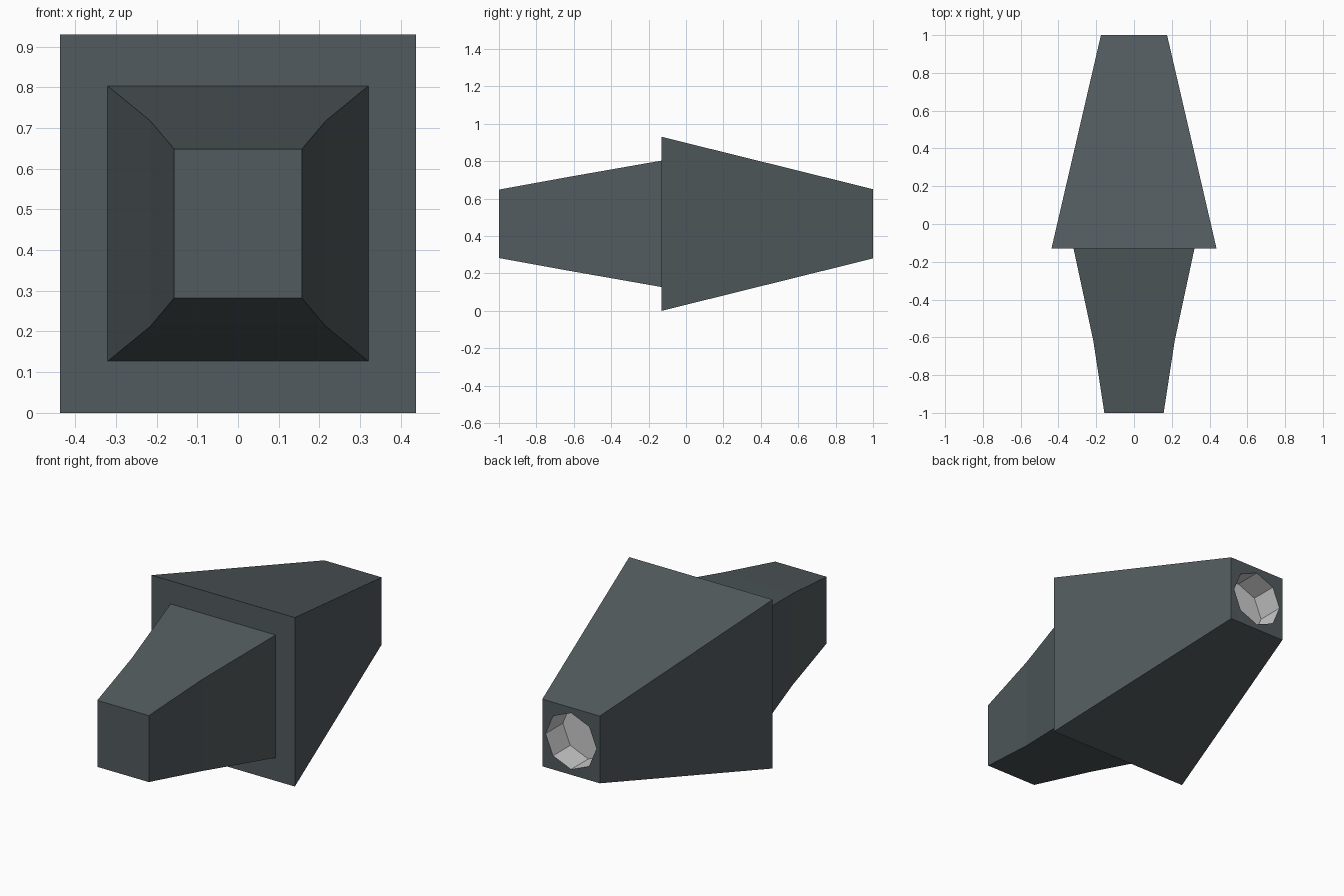
import bpy, bmesh, math
from mathutils import Matrix

cube = bpy.data.objects.get("Cube")
if cube:
    bpy.data.objects.remove(cube, do_unlink=True)

MID = 0.465  # height of the long axis


def material(name, rgb):
    m = bpy.data.materials.new(name)
    m.use_nodes = True
    m.diffuse_color = (*rgb, 1)
    m.node_tree.nodes["Principled BSDF"].inputs["Base Color"].default_value = (*rgb, 1)
    return m


def add_object(name, bm, mats):
    bmesh.ops.recalc_face_normals(bm, faces=bm.faces)
    mesh = bpy.data.meshes.new(name)
    bm.to_mesh(mesh)
    bm.free()
    for m in mats:
        mesh.materials.append(m)
    ob = bpy.data.objects.new(name, mesh)
    bpy.context.collection.objects.link(ob)
    return ob


def loft(name, sections, mats):
    """Rectangular sections (y, half width, half height) joined along y."""
    bm = bmesh.new()
    rings = [[bm.verts.new((sx * w, y, MID + sz * h))
              for sx, sz in ((-1, -1), (1, -1), (1, 1), (-1, 1))]
             for y, w, h in sections]
    for a, b in zip(rings, rings[1:]):
        for i in range(4):
            j = (i + 1) % 4
            bm.faces.new((a[i], a[j], b[j], b[i]))
    bm.faces.new(rings[0])
    bm.faces.new(rings[-1])
    return add_object(name, bm, mats)


shell = material("dark slate", (0.085, 0.105, 0.112))
lining = material("light grey", (0.6, 0.6, 0.6))

# Tapered front and rear housings
loft("front_housing", [(-1, 0.157, 0.183), (-0.62, 0.215, 0.252), (-0.13, 0.32, 0.338)], [shell])
rear = loft("rear_housing", [(-0.13, 0.437, 0.465), (1, 0.175, 0.185)], [shell, lining])

# Eight-sided socket cut into the rear end
bm = bmesh.new()
bmesh.ops.create_cone(bm, cap_ends=True, segments=8, radius1=0.155, radius2=0.155, depth=0.3,
                      matrix=Matrix.Translation((0, 1, MID)) @ Matrix.Rotation(math.pi / 2, 4, 'X'))
for f in bm.faces:
    f.material_index = 1
cutter = add_object("socket_cutter", bm, [shell, lining])
cutter.hide_render = True
cut = rear.modifiers.new("socket", 'BOOLEAN')
cut.operation = 'DIFFERENCE'
cut.solver = 'EXACT'
cut.object = cutter
bpy.context.view_layer.objects.active = rear
bpy.ops.object.modifier_apply(modifier=cut.name)
bpy.data.objects.remove(cutter, do_unlink=True)
